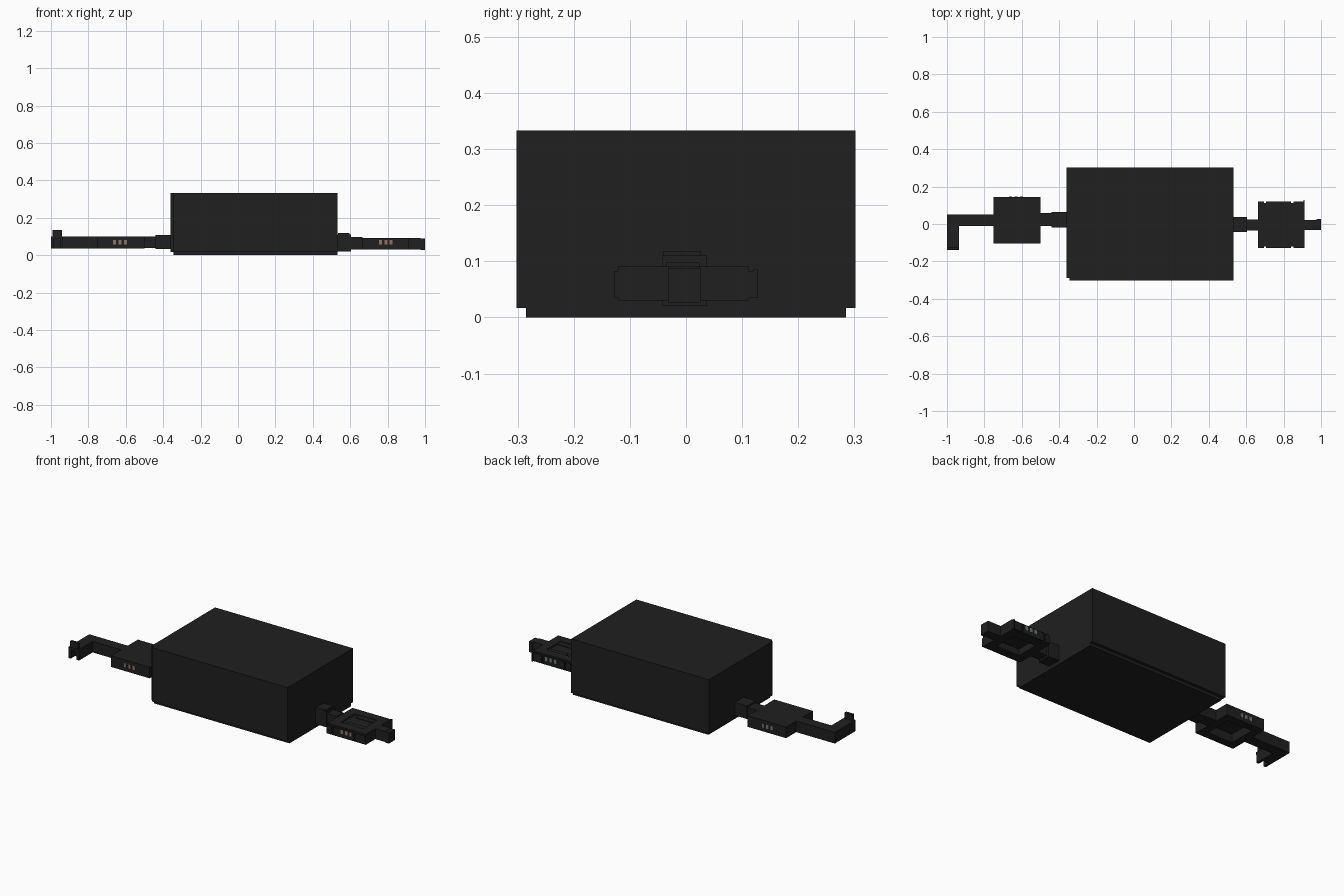
import bpy

if "Cube" in bpy.data.objects:
    bpy.data.objects.remove(bpy.data.objects["Cube"])


def material(name, rgb):
    m = bpy.data.materials.new(name)
    m.diffuse_color = (*rgb, 1)
    m.use_nodes = True
    m.node_tree.nodes["Principled BSDF"].inputs["Base Color"].default_value = m.diffuse_color
    return m


DARK = material("black_plastic", (0.014, 0.014, 0.014))
COPPER = material("front_contact", (0.3, 0.17, 0.13))
STEEL = material("back_contact", (0.16, 0.2, 0.22))


def box(name, x, y, z, mat=DARK):
    """Axis-aligned box from (min, max) pairs."""
    v = [(a, b, c) for a in x for b in y for c in z]
    f = [(0, 1, 3, 2), (4, 6, 7, 5), (0, 4, 5, 1), (2, 3, 7, 6), (0, 2, 6, 4), (1, 5, 7, 3)]
    me = bpy.data.meshes.new(name)
    me.from_pydata(v, [], f)
    me.materials.append(mat)
    ob = bpy.data.objects.new(name, me)
    bpy.context.collection.objects.link(ob)
    return ob


def walls(name, x, y, z, t):
    """Four upright walls of thickness t around a rectangle."""
    box(name + "_front", x, (y[0], y[0] + t), z)
    box(name + "_back", x, (y[1] - t, y[1]), z)
    box(name + "_left", (x[0], x[0] + t), (y[0] + t, y[1] - t), z)
    box(name + "_right", (x[1] - t, x[1]), (y[0] + t, y[1] - t), z)


def contacts(name, cx, y_front, y_back):
    """Three small windows on the front and back of a clasp block."""
    for i in (-1, 0, 1):
        x = (cx + i * 0.029 - 0.008, cx + i * 0.029 + 0.008)
        box(f"{name}_front_{i + 2}", x, (y_front - 0.001, y_front + 0.005), (0.057, 0.08), COPPER)
        box(f"{name}_back_{i + 2}", x, (y_back - 0.005, y_back + 0.001), (0.057, 0.08), STEEL)


# Main case, with the lid overhanging a slightly smaller base
box("case_body", (-0.345, 0.533), (-0.302, 0.302), (0.017, 0.333))
box("case_left_wall", (-0.36, -0.345), (-0.288, 0.302), (0.017, 0.333))
box("case_base", (-0.345, 0.533), (-0.285, 0.285), (0, 0.017))

# Left strap: link, hollow block, arm
box("left_collar", (-0.44, -0.36), (-0.02, 0.063), (0.033, 0.108))
box("left_link", (-0.5, -0.44), (-0.01, 0.06), (0.037, 0.1))
box("left_block_top", (-0.75, -0.5), (-0.103, 0.145), (0.085, 0.1))
walls("left_block_wall", (-0.75, -0.5), (-0.103, 0.145), (0.035, 0.085), 0.045)
contacts("left_contact", -0.63, -0.103, 0.145)
box("left_arm", (-1, -0.75), (-0.01, 0.052), (0.035, 0.1))

# Left hook with an open tip and a raised lip
box("hook_arm", (-1, -0.935), (-0.1, -0.01), (0.035, 0.1))
box("hook_tip_top", (-1, -0.935), (-0.14, -0.1), (0.085, 0.1))
box("hook_tip_left", (-1, -0.985), (-0.14, -0.1), (0.035, 0.085))
box("hook_tip_right", (-0.95, -0.935), (-0.135, -0.1), (0.035, 0.085))
box("hook_lip", (-0.992, -0.942), (-0.137, -0.122), (0.1, 0.135))

# Right strap: collar, link
box("right_collar", (0.533, 0.603), (-0.042, 0.037), (0.02, 0.11))
box("right_collar_cap", (0.535, 0.597), (-0.055, 0.035), (0.1, 0.118)).scale = (1, 0.75, 1)
box("right_link", (0.603, 0.665), (-0.036, 0.024), (0.03, 0.098))

# Right clasp block: hollow below, stepped sides, U-shaped raised rail on top
X, Y = (0.663, 0.912), (-0.12, 0.112)
box("right_block_plate", X, Y, (0.068, 0.083))
walls("right_block_wall", X, Y, (0.03, 0.068), 0.05)
for side, ya, yb in (("front", -0.128, -0.12), ("back", 0.112, 0.12)):
    for i, (xa, xb) in enumerate(((0.663, 0.695), (0.705, 0.84), (0.852, 0.912))):
        box(f"right_block_{side}_rib_{i + 1}", (xa, xb), (ya, yb), (0.035, 0.083))
box("right_block_tab", (0.905, 0.912), (0.12, 0.128), (0.035, 0.085))
walls("right_block_rim", X, Y, (0.083, 0.091), 0.052)
for side, ya, yb in (("front", -0.068, -0.036), ("back", 0.03, 0.06)):
    box(f"right_rail_{side}", (0.74, 0.86), (ya, yb), (0.083, 0.087))
contacts("right_contact", 0.79, -0.128, 0.12)

# Right strap end, slightly stepped
box("right_end", (0.912, 0.975), (-0.032, 0.022), (0.03, 0.091))
box("right_end_tip", (0.975, 1.0), (-0.032, 0.026), (0.027, 0.088))
